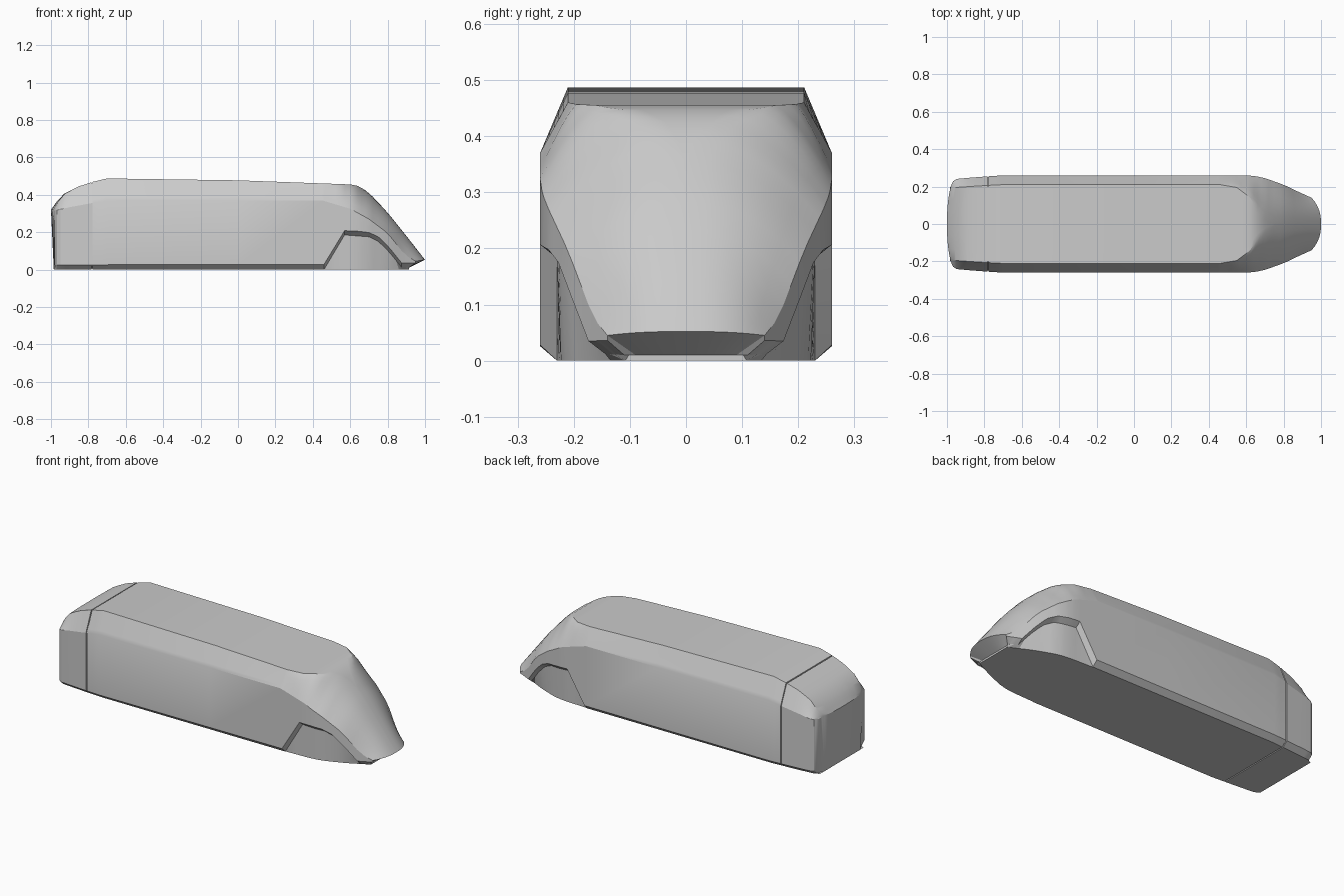
import bpy, bmesh

if "Cube" in bpy.data.objects:
    bpy.data.objects.remove(bpy.data.objects["Cube"])


def curve(*keys):
    """Piecewise linear value along the length of the body."""
    def value(x):
        for (x0, v0), (x1, v1) in zip(keys, keys[1:]):
            if x <= x1:
                return v0 + (v1 - v0) * max(0, (x - x0) / (x1 - x0))
        return keys[-1][1]
    return value


# Shape curves along x: plan width, roof, shoulder, skirt rim and floor
half_width = curve((-1, .2), (-.985, .228), (-.96, .241), (-.78, .255), (-.7, .26),
                   (.6, .26), (.65, .256), (.7, .245), (.8, .21), (.9, .174), (1, .14))
roof_z = curve((-1, .32), (-.97, .362), (-.93, .405), (-.85, .445), (-.78, .468),
               (-.7, .487), (0, .477), (.6, .455), (.64, .447), (.68, .425),
               (.72, .39), (.8, .305), (.9, .18), (1, .052))
shoulder_z = curve((-1, .315), (-.7, .37), (.45, .37), (.6, .325), (.7, .27),
                   (.8, .195), (.9, .1), (.95, .066), (1, .045))
rim_z = curve((-1, .025), (.46, .028), (.57, .208), (.64, .205), (.7, .198),
              (.75, .175), (.9, .035), (1, .036))
inner_z = curve((-1, 0), (.46, 0), (.57, .185), (.7, .175), (.75, .15), (.9, .012), (1, .01))
floor_inset = curve((-1, .032), (.46, .032), (.8, .045), (.9, .06), (1, .05))
flat_part = curve((-1, .81), (.46, .81), (.55, .75), (.62, .55), (.68, .2), (.74, .02), (1, 0))
roundness = curve((-1, 1), (.46, 1), (.6, 1.4), (.7, 1.9), (.8, 2.3), (1, 2.6))
bow = curve((-1, -.02), (-.94, -.008), (-.9, 0), (.8, 0), (1, .05))


def section(x, groove=0):
    """One closed ring: top left to right, right skirt, floor, left skirt."""
    w, e, p = half_width(x) - groove, flat_part(x), roundness(x)
    zt, zs = roof_z(x) - groove, shoulder_z(x)
    half = [0, e * .35, e * .7, e] + [e + (1 - e) * k / 6 for k in range(1, 7)]
    fs = [-f for f in reversed(half[1:])] + half
    top = []
    for f in fs:
        a = max(0, (abs(f) - e) / (1 - e))
        top.append((x - bow(x) * abs(f) ** 2.5, f * w, zs + (zt - zs) * (1 - a ** p)))
    xs = x - bow(x)
    xb = min(max(xs, -.975), .915)
    fl = w - floor_inset(x)
    rim = (xs, w, rim_z(x))
    inner = (xb, w - .03, inner_z(x) + groove)
    floor = [(min(max(x, -.985), .915), f * fl, groove + (.01 if x > .93 else 0))
             for f in reversed(fs)]
    flip = lambda c: (c[0], -c[1], c[2])
    return top + [rim, inner] + floor + [flip(inner), flip(rim)], len(fs)


# Stations, with a narrow recessed seam near the rear
stations = [(x, 0) for x in (-1, -.992, -.985, -.97, -.96, -.93, -.89, -.85, -.783)]
stations += [(-.7821, .006), (-.7779, .006), (-.777, 0), (-.74, 0), (-.7, 0), (0, 0), (.45, 0)]
stations += [(x, 0) for x in (.46, .49, .52, .55, .57, .6, .62, .64, .66, .68, .7, .72, .75,
                              .78, .82, .86, .9, .925, .95, .975, 1)]

bm = bmesh.new()
rings = []
for x, groove in stations:
    pts, n = section(x, groove)
    rings.append([bm.verts.new(c) for c in pts])
count = len(rings[0])
for a, b in zip(rings, rings[1:]):
    for i in range(count):
        j = (i + 1) % count
        bm.faces.new((a[i], a[j], b[j], b[i]))

# Rear wall and underside of the nose lip
for r in (rings[0], rings[-1]):
    top, floor = r[:n], r[n + 2:2 * n + 2][::-1]
    for k in range(n - 1):
        bm.faces.new((top[k], top[k + 1], floor[k + 1], floor[k]))
    bm.faces.new((top[-1], r[n], r[n + 1], floor[-1]))
    bm.faces.new((top[0], floor[0], r[-2], r[-1]))

bmesh.ops.remove_doubles(bm, verts=bm.verts, dist=.0003)
bmesh.ops.recalc_face_normals(bm, faces=bm.faces)
mesh = bpy.data.meshes.new("body_shell")
bm.to_mesh(mesh)
bm.free()
body = bpy.data.objects.new("body_shell", mesh)
bpy.context.collection.objects.link(body)
bpy.context.view_layer.objects.active = body
body.select_set(True)
bpy.ops.object.shade_smooth_by_angle(angle=.42)
